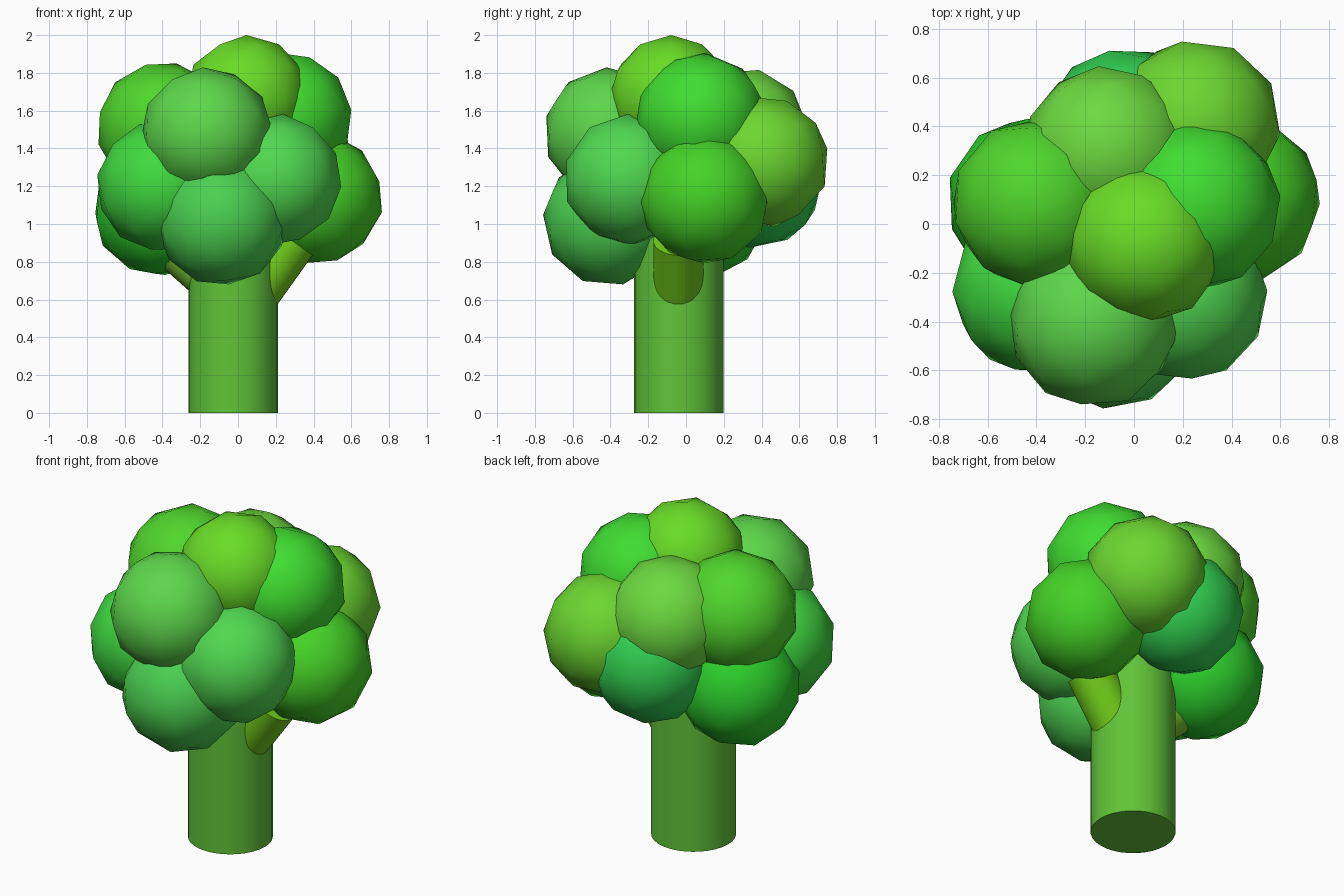
import bpy, math, random
from mathutils import Vector, Euler

if "Cube" in bpy.data.objects:
    bpy.data.objects.remove(bpy.data.objects["Cube"])

random.seed(4)


def finish(obj, name, color, angle):
    obj.name = name
    mat = bpy.data.materials.new(name + "_green")
    mat.diffuse_color = (*color, 1)
    mat.use_nodes = True
    mat.node_tree.nodes["Principled BSDF"].inputs["Base Color"].default_value = mat.diffuse_color
    obj.data.materials.append(mat)
    bpy.ops.object.shade_smooth_by_angle(angle=math.radians(angle))


def floret(i, center, radius, color, spin=True):
    """One rounded low-poly clump of the crown."""
    bpy.ops.mesh.primitive_ico_sphere_add(subdivisions=2, radius=radius, location=center)
    obj = bpy.context.object
    if spin:
        obj.rotation_euler = Euler([random.uniform(0, math.tau) for _ in range(3)])
    finish(obj, f"floret_{i:02d}", color, 60)


def stalk(name, start, end, radius, color):
    """Round stalk between two points."""
    a, b = Vector(start), Vector(end)
    bpy.ops.mesh.primitive_cylinder_add(vertices=32, radius=radius, depth=(b - a).length,
                                        location=(a + b) / 2)
    obj = bpy.context.object
    obj.rotation_euler = (b - a).to_track_quat('Z', 'Y').to_euler()
    finish(obj, name, color, 40)


# Main stem and two side branches
stalk("stem", (-0.025, -0.038, 0), (-0.025, -0.038, 1.2), 0.236, (0.12, 0.55, 0.04))
stalk("right_branch", (0.0, -0.04, 0.51), (0.287, -0.04, 0.912), 0.133, (0.16, 0.60, 0.01))
stalk("left_branch", (-0.03, -0.02, 0.59), (-0.327, -0.01, 0.853), 0.11, (0.16, 0.50, 0.03))

# Crown: top clump keeps a vertex straight up, the rest are spun randomly
floret(0, (0.045, -0.078, 1.67), 0.33, (0.14, 0.72, 0.02), spin=False)
clumps = [
    ((-0.165, -0.405, 1.48), (0.11, 0.68, 0.07)),   # upper front
    ((0.255, 0.075, 1.56), (0.05, 0.72, 0.03)),     # upper right
    ((-0.40, 0.085, 1.51), (0.08, 0.67, 0.025)),    # upper left
    ((-0.105, 0.30, 1.48), (0.15, 0.70, 0.05)),     # upper back
    ((0.255, 0.41, 1.33), (0.15, 0.68, 0.03)),      # back right
    ((0.42, 0.10, 1.135), (0.06, 0.65, 0.02)),      # lower right
    ((0.20, -0.30, 1.235), (0.08, 0.69, 0.08)),     # front right
    ((-0.085, -0.41, 1.02), (0.07, 0.63, 0.08)),    # lower front
    ((-0.40, -0.27, 1.20), (0.05, 0.70, 0.05)),     # front left
    ((-0.42, 0.09, 1.07), (0.025, 0.62, 0.025)),    # lower left
    ((-0.03, 0.375, 1.22), (0.03, 0.62, 0.08)),     # lower back
]
for i, (center, color) in enumerate(clumps, 1):
    floret(i, center, 0.35, color)
